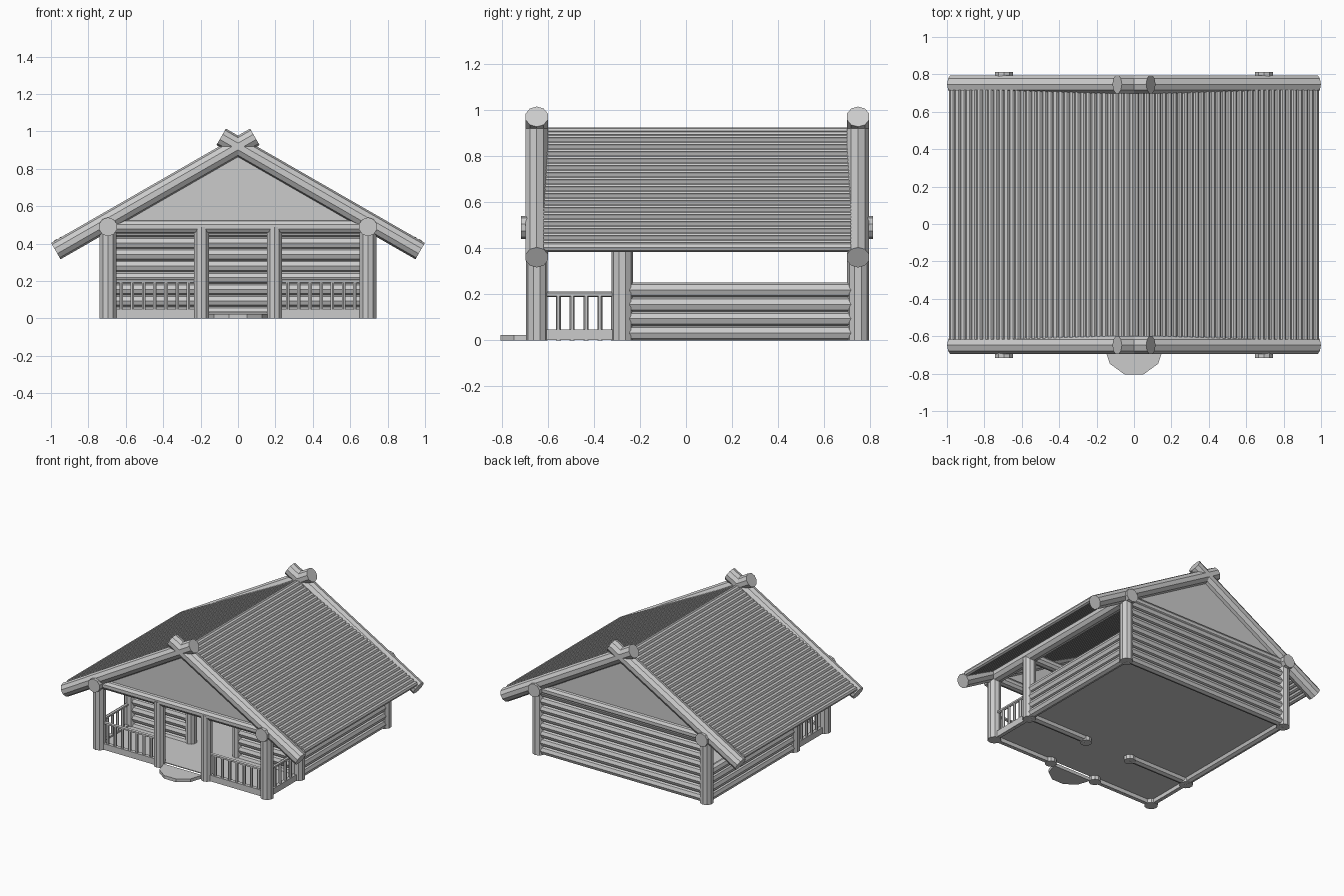
import bpy, bmesh, math
from mathutils import Vector, Matrix

if "Cube" in bpy.data.objects:
    bpy.data.objects.remove(bpy.data.objects["Cube"])


def finish(name, bm):
    me = bpy.data.meshes.new(name)
    bmesh.ops.recalc_face_normals(bm, faces=bm.faces)
    bm.to_mesh(me)
    bm.free()
    ob = bpy.data.objects.new(name, me)
    bpy.context.collection.objects.link(ob)
    return ob


def logs(name, segments, r, sides=10):
    """One object made of straight logs, each given by its two end points."""
    bm = bmesh.new()
    for a, b in segments:
        a, b = Vector(a), Vector(b)
        z = (b - a).normalized()
        ref = Vector((0, 1, 0)) if abs(z.z) > 0.9 else Vector((0, 0, 1))
        x = ref.cross(z).normalized()
        y = z.cross(x)
        m = Matrix((x, y, z)).transposed().to_4x4()
        m.translation = (a + b) / 2
        bmesh.ops.create_cone(bm, cap_ends=True, segments=sides, radius1=r,
                              radius2=r, depth=(b - a).length, matrix=m)
    return finish(name, bm)


def prism(name, pts, axis):
    """Extrude a closed outline along a vector."""
    bm = bmesh.new()
    f = bm.faces.new([bm.verts.new(p) for p in pts])
    new = bmesh.ops.extrude_face_region(bm, geom=[f], use_keep_orig=True)["geom"]
    bmesh.ops.translate(bm, vec=axis, verts=[v for v in new if isinstance(v, bmesh.types.BMVert)])
    return finish(name, bm)


def slab(name, x0, x1, y0, y1, z0, z1):
    return prism(name, [(x0, y0, z0), (x1, y0, z0), (x1, y1, z0), (x0, y1, z0)],
                 (0, 0, z1 - z0))


SIDES = (-1, 1)
FRONT, MID, BACK = -0.648, -0.277, 0.747   # y of porch front, cabin front, back wall
X = 0.695                                  # x of side walls
DOOR = 0.195                               # x of door posts
BEAM = 0.49                                # height of the tie beams
PITCH, LOW = 0.062, 0.032                  # wall log spacing and first height

# Posts
logs("corner_posts", [((s * X, y, 0), (s * X, y, BEAM))
                      for s in SIDES for y in (FRONT, MID, BACK)], 0.047)
logs("door_posts", [((s * DOOR, y, 0), (s * DOOR, y, BEAM))
                    for s in SIDES for y in (FRONT, MID)], 0.041)

# Side beams poking out at both ends, and cross beams
logs("side_beams", [((s * X, -0.717, BEAM), (s * X, 0.812, BEAM)) for s in SIDES], 0.05)
logs("cross_beams", [((-X, y, BEAM), (X, y, BEAM)) for y in (FRONT, MID, BACK)], 0.037)

# Log walls: full height at the back, half height at sides and front
heights = [LOW + PITCH * i for i in range(8)]
logs("back_wall", [((-X, BACK, z), (X, BACK, z)) for z in heights], 0.033, 8)
logs("side_walls", [((s * X, MID, z), (s * X, BACK, z))
                    for s in SIDES for z in heights[:4]], 0.033, 8)
logs("front_wall", [((s * DOOR, MID, z), (s * X, MID, z))
                    for s in SIDES for z in heights[:4]], 0.033, 8)

# Floor and half-round entrance step
slab("floor", -X, X, FRONT, BACK, 0.03, 0.036)
prism("step", [(0.16 * math.cos(math.radians(36 * i)),
                -0.653 + 0.16 * math.sin(math.radians(36 * i)), 0)
               for i in range(5, 11)], (0, 0, 0.024))

# Porch railings
rails, bars = [], []
for s in SIDES:
    rails += [((s * DOOR, FRONT, 0.199), (s * X, FRONT, 0.199)),
              ((s * X, FRONT, 0.199), (s * X, MID, 0.199))]
    for i in range(7):
        x = s * (0.265 + 0.06 * i)
        bars.append(((x, FRONT, 0), (x, FRONT, 0.197)))
    for i in range(5):
        y = -0.554 + 0.06 * i
        bars.append(((s * X, y, 0), (s * X, y, 0.197)))
    a, b = sorted((s * DOOR, s * X))
    slab("front_base_rail", a, b, FRONT - 0.014, FRONT + 0.014, 0.001, 0.047)
    slab("side_base_rail", s * X - 0.014, s * X + 0.014, FRONT, MID, 0.001, 0.047)
logs("railing_tops", rails, 0.012, 6)
logs("railing_bars", bars, 0.011, 6)

# Gables with crossing rake logs
for name, y in (("front", FRONT), ("back", BACK)):
    prism(name + "_gable", [(-0.72, y - 0.008, BEAM), (0.72, y - 0.008, BEAM),
                            (0, y - 0.008, 0.905)], (0, 0.016, 0))
    logs(name + "_rake_logs", [((s * 0.974, y, 0.36), (-s * 0.09, y, 0.971))
                               for s in SIDES], 0.0505)

# Roof of thin overlapping poles running front to back
N = 34
poles = []
for s in SIDES:
    for i in range(N):
        t = i / (N - 1)
        x, z = s * (0.008 + 0.96 * t), 0.905 - 0.501 * t
        poles.append(((x, -0.618, z), (x, 0.716, z)))
logs("roof_poles", poles, 0.02, 8)
